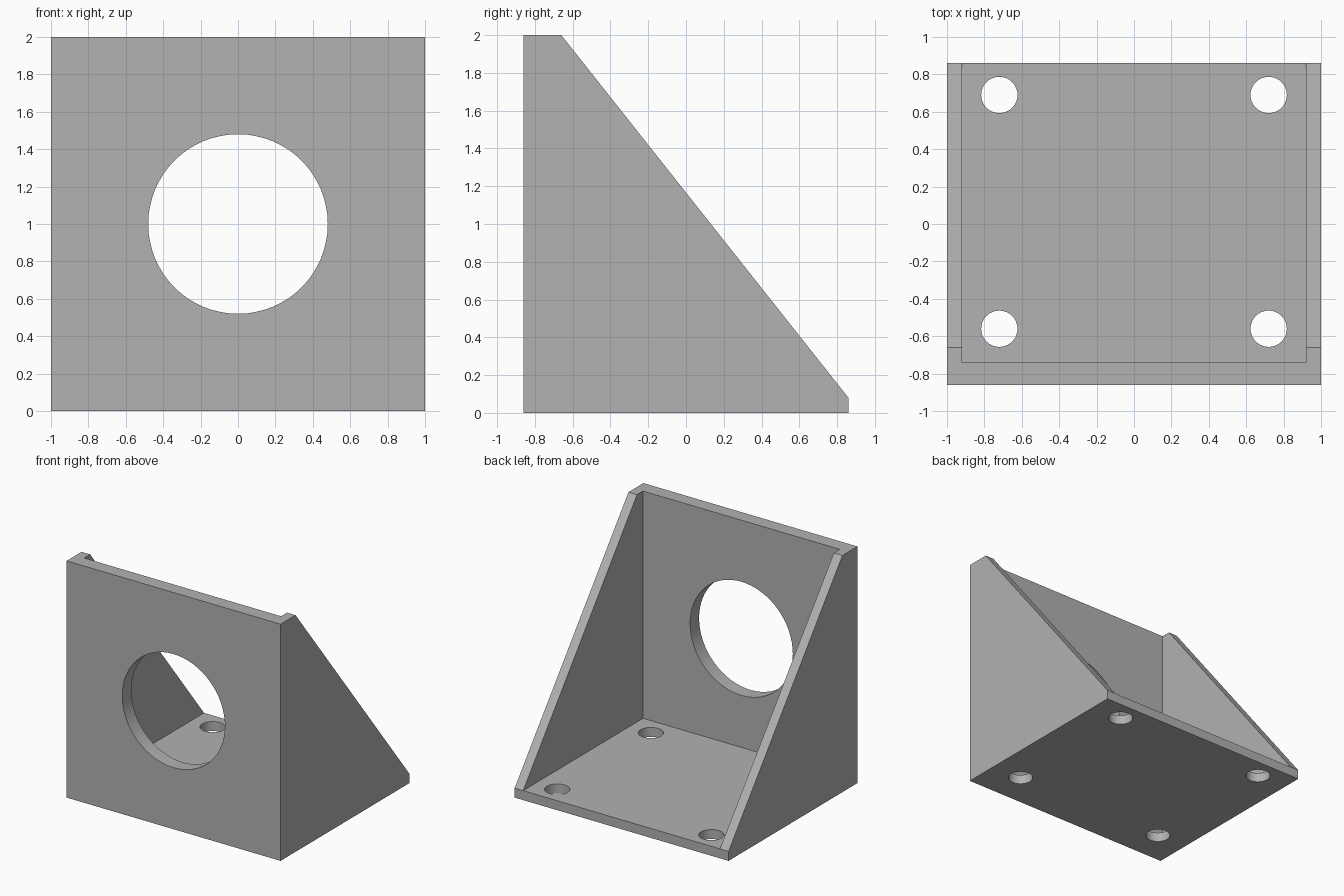
import bpy
import bmesh
from math import radians

if "Cube" in bpy.data.objects:
    bpy.data.objects.remove(bpy.data.objects["Cube"], do_unlink=True)

WIDTH, HEIGHT, DEPTH = 2.0, 2.0, 1.72
WALL, FRONT = 0.08, 0.12
BACK_Y = DEPTH / 2
FRONT_Y = -BACK_Y

grey = bpy.data.materials.new("plain grey")
grey.use_nodes = True
colour = (0.445, 0.445, 0.445, 1)
grey.diffuse_color = colour
grey.node_tree.nodes["Principled BSDF"].inputs["Base Color"].default_value = colour


def extrude_profile(name, points, half_width):
    """Extrude a closed (y, z) profile along x, centred on x = 0."""
    bm = bmesh.new()
    face = bm.faces.new([bm.verts.new((-half_width, y, z)) for y, z in points])
    side = bmesh.ops.extrude_face_region(bm, geom=[face])["geom"]
    moved = [v for v in side if isinstance(v, bmesh.types.BMVert)]
    bmesh.ops.translate(bm, verts=moved, vec=(2 * half_width, 0, 0))
    bmesh.ops.recalc_face_normals(bm, faces=bm.faces)
    mesh = bpy.data.meshes.new(name)
    bm.to_mesh(mesh)
    bm.free()
    obj = bpy.data.objects.new(name, mesh)
    bpy.context.collection.objects.link(obj)
    mesh.materials.append(grey)
    return obj


def cylinder(name, radius, depth, location, sides, tilt=0):
    bpy.ops.mesh.primitive_cylinder_add(vertices=sides, radius=radius, depth=depth,
                                        location=location, rotation=(tilt, 0, 0))
    obj = bpy.context.object
    obj.name = name
    obj.data.materials.append(grey)
    return obj


def cut(target, cutter):
    cutter.hide_render = True
    mod = target.modifiers.new(cutter.name, "BOOLEAN")
    mod.operation, mod.solver, mod.object = "DIFFERENCE", "EXACT", cutter
    bpy.ops.object.select_all(action="DESELECT")
    bpy.context.view_layer.objects.active = target
    target.select_set(True)
    bpy.ops.object.modifier_apply(modifier=mod.name)
    bpy.data.objects.remove(cutter, do_unlink=True)


# Wedge-sided block
bracket = extrude_profile("angle_bracket", [
    (FRONT_Y, 0), (BACK_Y, 0), (BACK_Y, WALL), (FRONT_Y + 0.2, HEIGHT), (FRONT_Y, HEIGHT),
], WIDTH / 2)

# Open pocket that leaves the base, front plate and two side gussets
inner_y = FRONT_Y + FRONT
cut(bracket, extrude_profile("pocket_cutter", [
    (inner_y, WALL), (BACK_Y + 1, WALL), (BACK_Y + 1, HEIGHT + 1), (inner_y, HEIGHT + 1),
], WIDTH / 2 - WALL))

# Large round opening in the front plate
cut(bracket, cylinder("opening_cutter", 0.48, 0.3, (0, FRONT_Y + FRONT / 2, 1),
                      64, radians(90)))

# Four mounting holes in the base
for x in (-0.72, 0.72):
    for y in (-0.56, 0.69):
        cut(bracket, cylinder("mounting_hole_cutter", 0.097, 0.3, (x, y, WALL / 2), 40))

bpy.ops.object.shade_smooth_by_angle(angle=radians(30))
